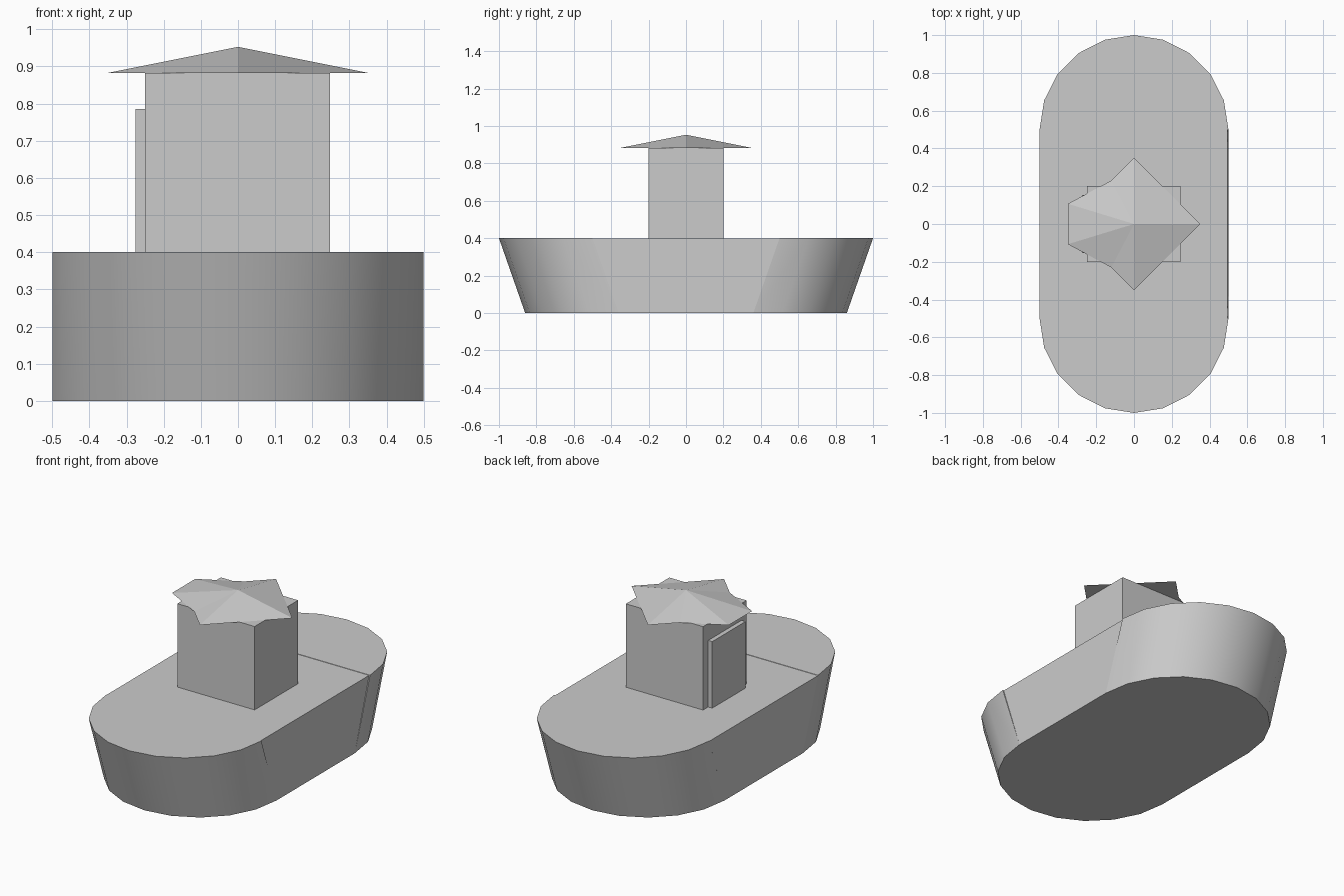
import bpy
import math

cube = bpy.data.objects.get("Cube")
if cube:
    bpy.data.objects.remove(cube, do_unlink=True)

# One plain grey for every part
COLOUR = (0.6, 0.6, 0.6, 1.0)
grey = bpy.data.materials.new("plain grey")
grey.use_nodes = True
grey.diffuse_color = COLOUR
grey.node_tree.nodes["Principled BSDF"].inputs["Base Color"].default_value = COLOUR

DECK = 0.4
EAVES = 0.883
RADIUS = 0.5
TOP_CENTRE = 0.5
BOTTOM_CENTRE = 0.36


def make_part(name, verts, faces, smooth=False):
    mesh = bpy.data.meshes.new(name)
    mesh.from_pydata(verts, [], faces)
    mesh.materials.append(grey)
    obj = bpy.data.objects.new(name, mesh)
    bpy.context.collection.objects.link(obj)
    bpy.ops.object.select_all(action="DESELECT")
    obj.select_set(True)
    bpy.context.view_layer.objects.active = obj
    # Turn all faces outward
    bpy.ops.object.mode_set(mode="EDIT")
    bpy.ops.mesh.select_all(action="SELECT")
    bpy.ops.mesh.normals_make_consistent(inside=False)
    bpy.ops.object.mode_set(mode="OBJECT")
    if smooth:
        bpy.ops.object.shade_smooth_by_angle(angle=math.radians(30))
    return obj


def loft(name, bottom, top, smooth=False):
    """Closed solid between two outlines with matching points."""
    n = len(bottom)
    faces = [(i, (i + 1) % n, n + (i + 1) % n, n + i) for i in range(n)]
    faces += [tuple(range(n)), tuple(range(n, 2 * n))]
    return make_part(name, bottom + top, faces, smooth)


def rectangle(x0, x1, y0, y1, z):
    return [(x0, y0, z), (x1, y0, z), (x1, y1, z), (x0, y1, z)]


def box(name, x0, x1, y0, y1, z0, z1):
    return loft(name, rectangle(x0, x1, y0, y1, z0), rectangle(x0, x1, y0, y1, z1))


# Hull ends: half rounds that lean outward toward the deck
def half_round(centre, z, side, steps=10):
    return [(RADIUS * math.cos(math.pi * i / steps),
             side * (centre + RADIUS * math.sin(math.pi * i / steps)), z)
            for i in range(steps + 1)]


for name, side in (("hull_bow", -1), ("hull_stern", 1)):
    loft(name, half_round(BOTTOM_CENTRE, 0, side),
         half_round(TOP_CENTRE, DECK, side), smooth=True)

# Hull middle, a touch lower than the ends so the deck shows its seams
loft("hull_middle",
     rectangle(-RADIUS, RADIUS, -BOTTOM_CENTRE, BOTTOM_CENTRE, 0),
     rectangle(-RADIUS, 0.494, -TOP_CENTRE, TOP_CENTRE, DECK - 0.002))

# Cabin and the door on its right wall
box("cabin", -0.25, 0.247, -0.2, 0.2, DECK - 0.002, EAVES)
box("cabin_door", -0.276, -0.25, -0.153, 0.153, DECK - 0.002, 0.785)

# Roof: shallow pyramid with a blunt, flared right end
half = [(0, 0.35), (-0.12, 0.23), (-0.35, 0.107)]
outline = [(0.35, 0)] + half + [(-0.35, 0)] + [(x, -y) for x, y in reversed(half)]
count = len(outline)
verts = [(x, y, EAVES) for x, y in outline] + [(0, 0, 0.953)]
faces = [(i, (i + 1) % count, count) for i in range(count)] + [tuple(range(count))]
make_part("cabin_roof", verts, faces)
